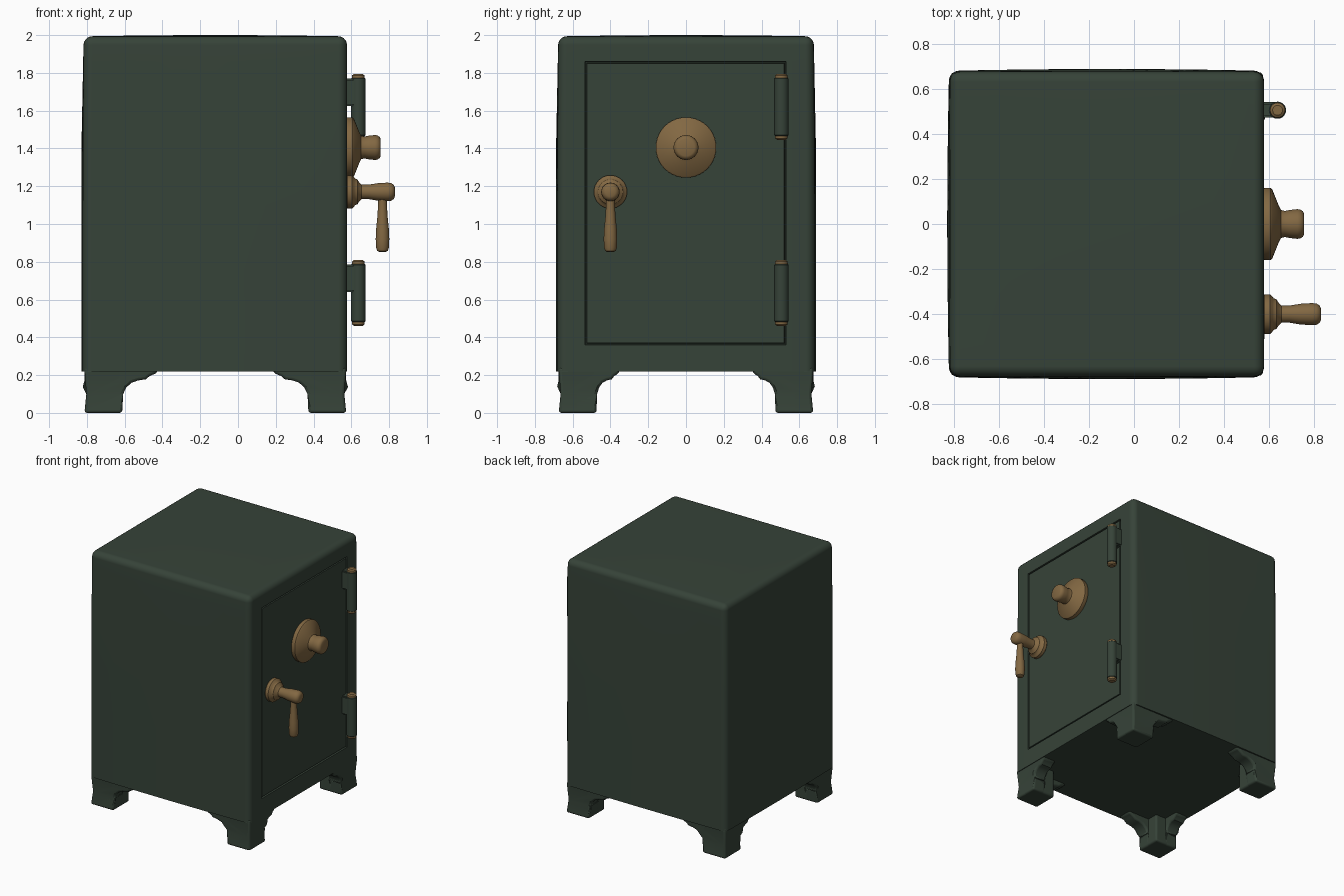
import bpy, bmesh, math
from mathutils import Matrix, Vector

if "Cube" in bpy.data.objects:
    bpy.data.objects.remove(bpy.data.objects["Cube"], do_unlink=True)


def material(name, rgb):
    m = bpy.data.materials.new(name)
    m.use_nodes = True
    m.diffuse_color = (*rgb, 1)
    bsdf = m.node_tree.nodes["Principled BSDF"]
    bsdf.inputs["Base Color"].default_value = (*rgb, 1)
    bsdf.inputs["Roughness"].default_value = 0.6
    return m


GREEN = material("dark green paint", (0.037, 0.056, 0.040))
BRASS = material("aged brass", (0.225, 0.138, 0.055))


def finish(bm, name, mat, location=(0, 0, 0)):
    bmesh.ops.recalc_face_normals(bm, faces=bm.faces)
    mesh = bpy.data.meshes.new(name)
    bm.to_mesh(mesh)
    bm.free()
    mesh.materials.append(mat)
    ob = bpy.data.objects.new(name, mesh)
    ob.location = location
    bpy.context.collection.objects.link(ob)
    bpy.ops.object.select_all(action="DESELECT")
    bpy.context.view_layer.objects.active = ob
    ob.select_set(True)
    bpy.ops.object.shade_smooth_by_angle(angle=math.radians(35))
    return ob


def add_box(bm, lo, hi):
    lo, hi = Vector(lo), Vector(hi)
    mat = Matrix.Translation((lo + hi) / 2) @ Matrix.Diagonal((*(hi - lo), 1))
    return bmesh.ops.create_cube(bm, size=1, matrix=mat)["verts"]


def lathe(name, mat, profile, location, along_x=False, sides=32):
    """Turn (height, radius) pairs around z, or around x."""
    bm = bmesh.new()
    rings = []
    for h, r in profile:
        ring = []
        for i in range(sides):
            a = 2 * math.pi * i / sides
            u, v = r * math.cos(a), r * math.sin(a)
            ring.append(bm.verts.new((h, u, v) if along_x else (u, v, h)))
        rings.append(ring)
    for a, b in zip(rings, rings[1:]):
        for i in range(sides):
            j = (i + 1) % sides
            bm.faces.new((a[i], a[j], b[j], b[i]))
    bm.faces.new(rings[0])
    bm.faces.new(rings[-1])
    return finish(bm, name, mat, location)


def cut(bm, point, normal):
    geom = bm.verts[:] + bm.edges[:] + bm.faces[:]
    bmesh.ops.bisect_plane(bm, geom=geom, plane_co=point, plane_no=normal)


# Body: rounded box, gently swollen, with a grooved door on the +x side
FRONT, BACK, HALF_Y, BASE = 0.577, -0.817, 0.676, 0.22
MID_X = (FRONT + BACK) / 2
bm = bmesh.new()
add_box(bm, (BACK, -HALF_Y, BASE), (FRONT, HALF_Y, 1.993))
upper = [e for e in bm.edges if max(v.co.z for v in e.verts) > 1]
bmesh.ops.bevel(bm, geom=upper, offset=0.045, segments=5, profile=0.5, affect="EDGES")
DOOR_Y, DOOR_Z = (-0.535, 0.53), (0.36, 1.86)
for y in (*DOOR_Y, -0.25, 0, 0.25):
    cut(bm, (0, y, 0), (0, 1, 0))
for z in (*DOOR_Z, 0.75, 1.1, 1.45):
    cut(bm, (0, 0, z), (0, 0, 1))
for x in (-0.6, -0.35, MID_X, 0.1, 0.35):
    cut(bm, (x, 0, 0), (1, 0, 0))

for v in bm.verts:
    fx = max(0, 1 - ((v.co.x - MID_X) / 0.7) ** 2)
    fy = max(0, 1 - (v.co.y / 0.68) ** 2)
    fz = min(1, max(0, (2 - v.co.z) / 0.6))
    if abs(v.co.y) > 0.6:
        v.co.y += math.copysign(0.012 * (0.3 + 0.7 * fx) * fz, v.co.y)
    if v.co.x < -0.75:
        v.co.x -= 0.012 * (0.3 + 0.7 * fy) * fz
    if v.co.z > 1.95:
        v.co.z += 0.007 * fx * fy

door = []
for f in bm.faces:
    c = f.calc_center_median()
    if f.normal.x > 0.95 and DOOR_Y[0] < c.y < DOOR_Y[1] and DOOR_Z[0] < c.z < DOOR_Z[1]:
        door.append(f)
for width, shift in ((0.002, -0.02), (0.005, 0), (0.004, 0.018)):
    bmesh.ops.inset_region(bm, faces=door, thickness=width, use_even_offset=True)
    for v in {v for f in door for v in f.verts}:
        v.co.x += shift
body = finish(bm, "safe_body_and_door", GREEN)
body.modifiers.new("even shading", "WEIGHTED_NORMAL").keep_sharp = True

# Feet: bracket corners, mirrored to all four
OUT_X, OUT_Y = FRONT - MID_X - 0.004, HALF_Y - 0.002
CURVE = [(0.2, 0), (0.205, 0.1), (0.222, 0.135), (0.25, 0.16), (0.285, 0.172),
         (0.325, 0.178), (0.345, 0.195), (0.385, 0.212), (0.39, 0.24)]


def bracket(bm, reach, place):
    outline = [(0, 0.24), (0, 0)]
    outline += [(0.2 + (d - 0.2) * reach, z) for d, z in CURVE]
    outer = [bm.verts.new(place(d, 0, z)) for d, z in outline]
    inner = [bm.verts.new(place(d, 0.11, z)) for d, z in outline]
    bm.faces.new(outer)
    bm.faces.new(inner)
    for i in range(len(outline)):
        j = (i + 1) % len(outline)
        bm.faces.new((outer[i], outer[j], inner[j], inner[i]))


bm = bmesh.new()
bracket(bm, 1.0, lambda d, t, z: (OUT_X - d, OUT_Y - t, z))
bracket(bm, 0.65, lambda d, t, z: (OUT_X - t, OUT_Y - d, z))
add_box(bm, (OUT_X - 0.2, OUT_Y - 0.2, 0), (OUT_X, OUT_Y, 0.23))
cut(bm, (0, 0, 0.1), (0, 0, 1))
for v in bm.verts:
    if abs(v.co.z - 0.1) < 0.001:
        if v.co.x > OUT_X - 0.001:
            v.co.x -= 0.01
        if v.co.y > OUT_Y - 0.001:
            v.co.y -= 0.01
feet = finish(bm, "feet", GREEN, (MID_X, 0, 0))
bev = feet.modifiers.new("soft edges", "BEVEL")
bev.width, bev.segments, bev.limit_method = 0.014, 3, "ANGLE"
bev.angle_limit = math.radians(50)
feet.modifiers.new("four corners", "MIRROR").use_axis = (True, True, False)

# Hinges: green barrel, brass pin ends, leaf joined to the body
HINGE_X, HINGE_Y = 0.637, 0.505
for label, z in (("upper", 1.445), ("lower", 0.46)):
    at = (HINGE_X, HINGE_Y, z)
    lathe(label + "_hinge_barrel", GREEN,
          [(0.022, 0.034), (0.026, 0.038), (0.324, 0.038), (0.328, 0.034)], at, sides=20)
    lathe(label + "_hinge_bottom_cap", BRASS,
          [(0, 0.022), (0.008, 0.033), (0.022, 0.034)], at, sides=20)
    lathe(label + "_hinge_top_cap", BRASS,
          [(0.328, 0.034), (0.342, 0.033), (0.35, 0.022)], at, sides=20)
    bm = bmesh.new()
    add_box(bm, (0.55, HINGE_Y - 0.032, z + 0.18), (HINGE_X, HINGE_Y + 0.036, z + 0.325))
    bmesh.ops.bevel(bm, geom=bm.edges[:], offset=0.008, segments=2, affect="EDGES")
    finish(bm, label + "_hinge_leaf", GREEN)

# Combination dial: flared plate and knob
lathe("dial", BRASS,
      [(0.57, 0.155), (0.58, 0.16), (0.606, 0.16), (0.614, 0.152), (0.644, 0.078),
       (0.652, 0.062), (0.67, 0.058), (0.69, 0.062), (0.725, 0.066), (0.738, 0.064),
       (0.75, 0.056), (0.755, 0.045)], (0, 0, 1.405), along_x=True, sides=40)

# Handle: stepped rosette with spindle, and a hanging lever
lathe("handle_spindle", BRASS,
      [(0.57, 0.08), (0.58, 0.088), (0.604, 0.088), (0.614, 0.078), (0.62, 0.07),
       (0.632, 0.066), (0.642, 0.05), (0.655, 0.038), (0.69, 0.038), (0.74, 0.046),
       (0.79, 0.049), (0.81, 0.047), (0.824, 0.038), (0.83, 0.025)],
      (0, -0.4, 1.17), along_x=True)
lathe("handle_lever", BRASS,
      [(-0.318, 0.018), (-0.312, 0.028), (-0.295, 0.034), (-0.25, 0.036), (-0.2, 0.034),
       (-0.13, 0.027), (-0.06, 0.023), (0, 0.023)], (0.765, -0.4, 1.17), sides=24)
